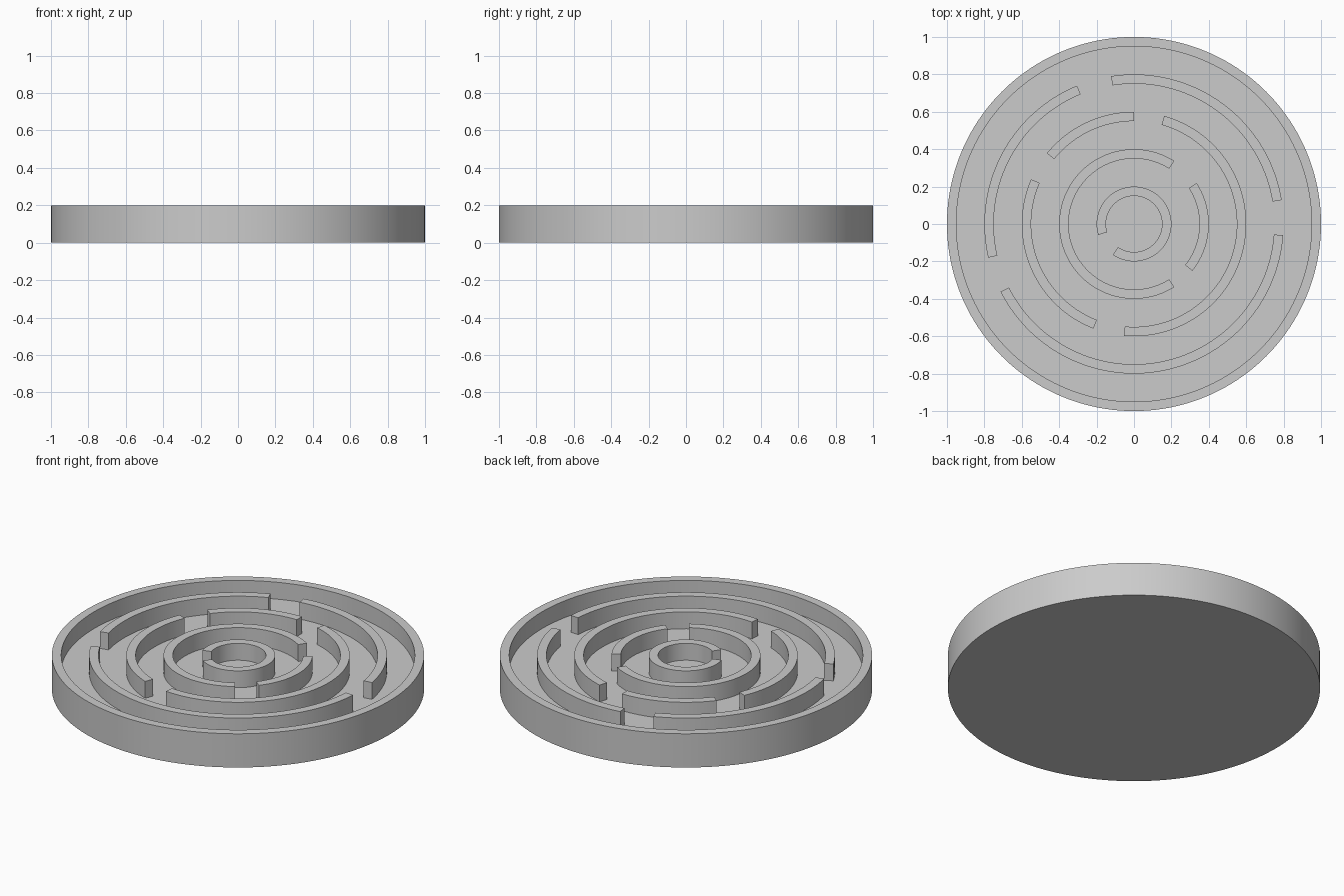
import bpy, bmesh
from math import radians, cos, sin, ceil

if "Cube" in bpy.data.objects:
    bpy.data.objects.remove(bpy.data.objects["Cube"])

FLOOR, TOP, WALL = 0.1, 0.2, 0.05


def finish(name, bm):
    bmesh.ops.recalc_face_normals(bm, faces=bm.faces)
    me = bpy.data.meshes.new(name)
    bm.to_mesh(me)
    bm.free()
    me.shade_smooth()
    me.set_sharp_from_angle(angle=radians(30))
    ob = bpy.data.objects.new(name, me)
    bpy.context.collection.objects.link(ob)
    return ob


def sweep(bm, profile, a0, a1, steps, wrap):
    """Place (radius, z) profile at each angle; return rows of verts."""
    rows = []
    for i in range(steps if wrap else steps + 1):
        a = radians(a0 + (a1 - a0) * i / steps)
        rows.append([bm.verts.new((r * cos(a), r * sin(a), z)) for r, z in profile])
    return rows


# Round tray: solid base with raised rim
def tray():
    bm = bmesh.new()
    profile = [(1, 0), (1, TOP), (1 - WALL, TOP), (1 - WALL, FLOOR)]
    rows = sweep(bm, profile, 0, 360, 160, True)
    for i, row in enumerate(rows):
        nxt = rows[(i + 1) % len(rows)]
        for j in range(3):
            bm.faces.new((row[j], nxt[j], nxt[j + 1], row[j + 1]))
    bm.faces.new([r[0] for r in rows])
    bm.faces.new([r[3] for r in rows])
    finish("tray", bm)


# Curved maze wall standing on the tray floor
def arc_wall(name, outer, a0, a1):
    bm = bmesh.new()
    inner = outer - WALL
    profile = [(inner, FLOOR), (outer, FLOOR), (outer, TOP), (inner, TOP)]
    rows = sweep(bm, profile, a0, a1, ceil((a1 - a0) / 2.5), False)
    for row, nxt in zip(rows, rows[1:]):
        for j in range(4):
            k = (j + 1) % 4
            bm.faces.new((row[j], nxt[j], nxt[k], row[k]))
    bm.faces.new(rows[0])
    bm.faces.new(rows[-1])
    finish(name, bm)


tray()

# Outer radius of each ring and its wall spans in degrees
rings = {
    0.8: [(9.2, 98.8), (112.4, 193), (206.9, 355.7)],
    0.6: [(-95.1, 74.4), (90, 140.9), (156.5, 248.8)],
    0.4: [(-38.7, 33.1), (57.5, 302.5)],
    0.2: [(-124.6, 197)],
}
for n, (radius, spans) in enumerate(rings.items(), 1):
    for m, (a0, a1) in enumerate(spans, 1):
        arc_wall(f"maze_wall_{n}_{m}", radius, a0, a1)
